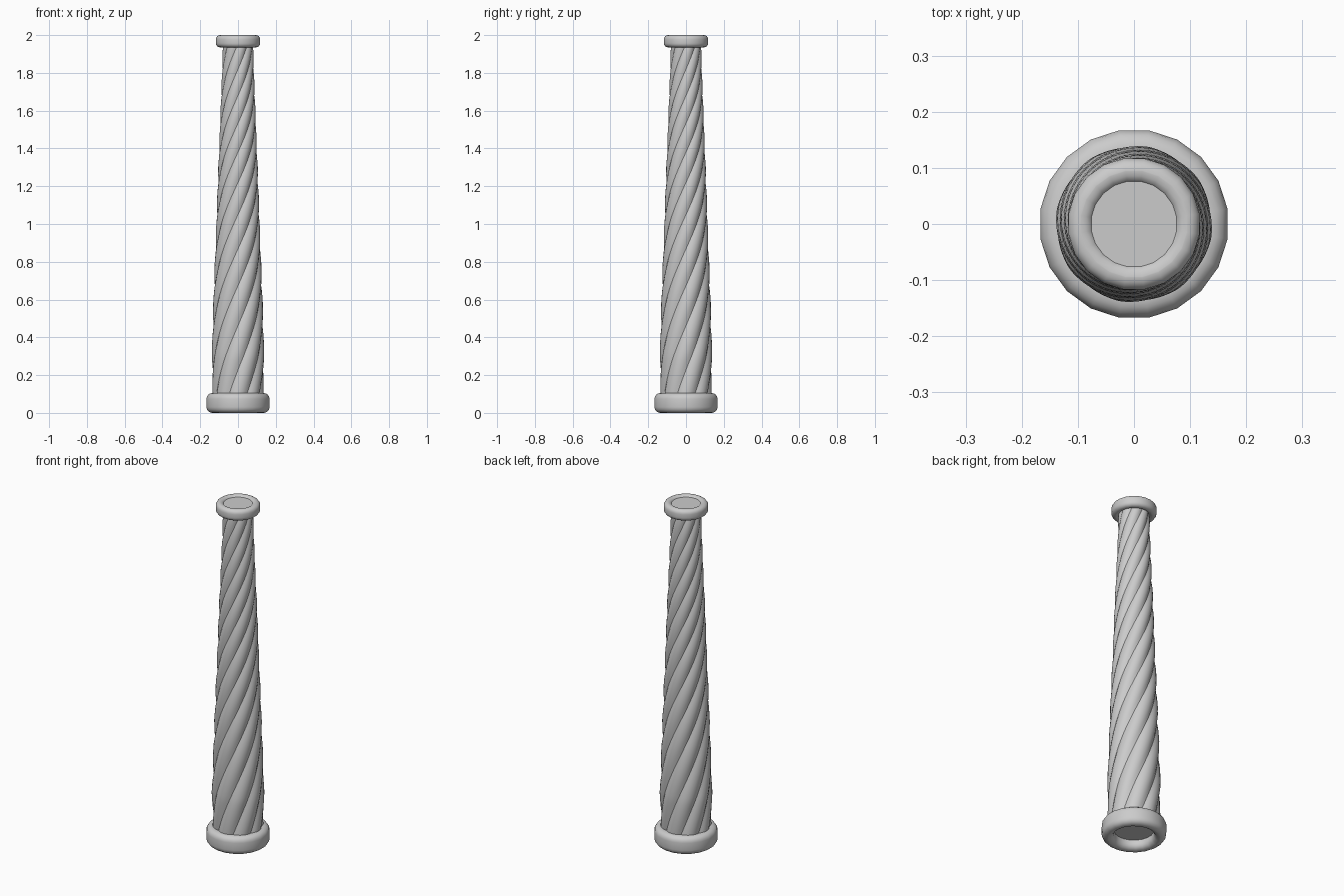
import bpy, bmesh
from math import sin, cos, pi, radians, hypot

if "Cube" in bpy.data.objects:
    bpy.data.objects.remove(bpy.data.objects["Cube"])

LOBES, SEGS, ROWS = 8, 6, 90


def make_object(name, bm, angle):
    bmesh.ops.recalc_face_normals(bm, faces=bm.faces)
    mesh = bpy.data.meshes.new(name)
    bm.to_mesh(mesh)
    bm.free()
    ob = bpy.data.objects.new(name, mesh)
    bpy.context.collection.objects.link(ob)
    bpy.ops.object.select_all(action='DESELECT')
    ob.select_set(True)
    bpy.context.view_layer.objects.active = ob
    bpy.ops.object.shade_smooth_by_angle(angle=radians(angle))
    return ob


def bridge(bm, a, b):
    n = len(a)
    for i in range(n):
        j = (i + 1) % n
        bm.faces.new((a[i], a[j], b[j], b[i]))


def collar(name, inner, outer, z0, z1, bevel, sides=20):
    """Ring with a rounded rectangular section, turned about z."""
    section = []
    corners = ((outer - bevel, z1 - bevel, 0), (inner + bevel, z1 - bevel, 90),
               (inner + bevel, z0 + bevel, 180), (outer - bevel, z0 + bevel, 270))
    for cx, cz, start in corners:
        for k in range(5):
            a = radians(start + 22.5 * k)
            section.append((cx + bevel * cos(a), cz + bevel * sin(a)))
    bm = bmesh.new()
    loops = []
    for i in range(sides):
        a = 2 * pi * (i + 0.5) / sides
        loops.append([bm.verts.new((r * cos(a), r * sin(a), z)) for r, z in section])
    for i in range(sides):
        bridge(bm, loops[i], loops[(i + 1) % sides])
    return make_object(name, bm, 40)


# Scalloped cross-section of unit radius: arcs meeting at sharp creases
C, A = 0.564, 0.436
HALF = radians(52)
unit = []
for l in range(LOBES):
    mid = 2 * pi * l / LOBES
    for s in range(SEGS):
        t = -HALF + 2 * HALF * s / SEGS
        x, y = C + A * cos(t), A * sin(t)
        unit.append((x * cos(mid) - y * sin(mid), x * sin(mid) + y * cos(mid)))

# Slightly swelling taper of the shaft (z, radius)
TAPER = ((0.05, 0.135), (0.3, 0.140), (0.6, 0.131), (1.0, 0.116),
         (1.4, 0.101), (1.8, 0.085), (1.99, 0.080))


def radius(z):
    for (za, ra), (zb, rb) in zip(TAPER, TAPER[1:]):
        if z <= zb:
            return ra + (rb - ra) * (z - za) / (zb - za)
    return TAPER[-1][1]


def twist(z):
    return 2.8 * z + 0.8 * z * z - 0.288


# Twisted shaft, tightening towards the top
bm = bmesh.new()
loops = []
for i in range(ROWS + 1):
    z = 0.05 + (1.96 - 0.05) * i / ROWS
    r, a = radius(z), twist(z)
    loops.append([bm.verts.new((r * (x * cos(a) - y * sin(a)),
                                r * (x * sin(a) + y * cos(a)), z)) for x, y in unit])
for lo, hi in zip(loops, loops[1:]):
    bridge(bm, lo, hi)
bm.faces.new(loops[0])
make_object("twisted_shaft", bm, 35)

# Round collars
collar("base_collar", 0.105, 0.169, 0.0, 0.105, 0.031)
collar("top_collar", 0.073, 0.1185, 1.935, 2.0, 0.022)

# Flat cap inside the top collar
bm = bmesh.new()
bmesh.ops.create_circle(bm, cap_ends=True, segments=20, radius=0.083)
bmesh.ops.translate(bm, verts=bm.verts, vec=(0, 0, 1.99))
make_object("top_cap", bm, 30)
